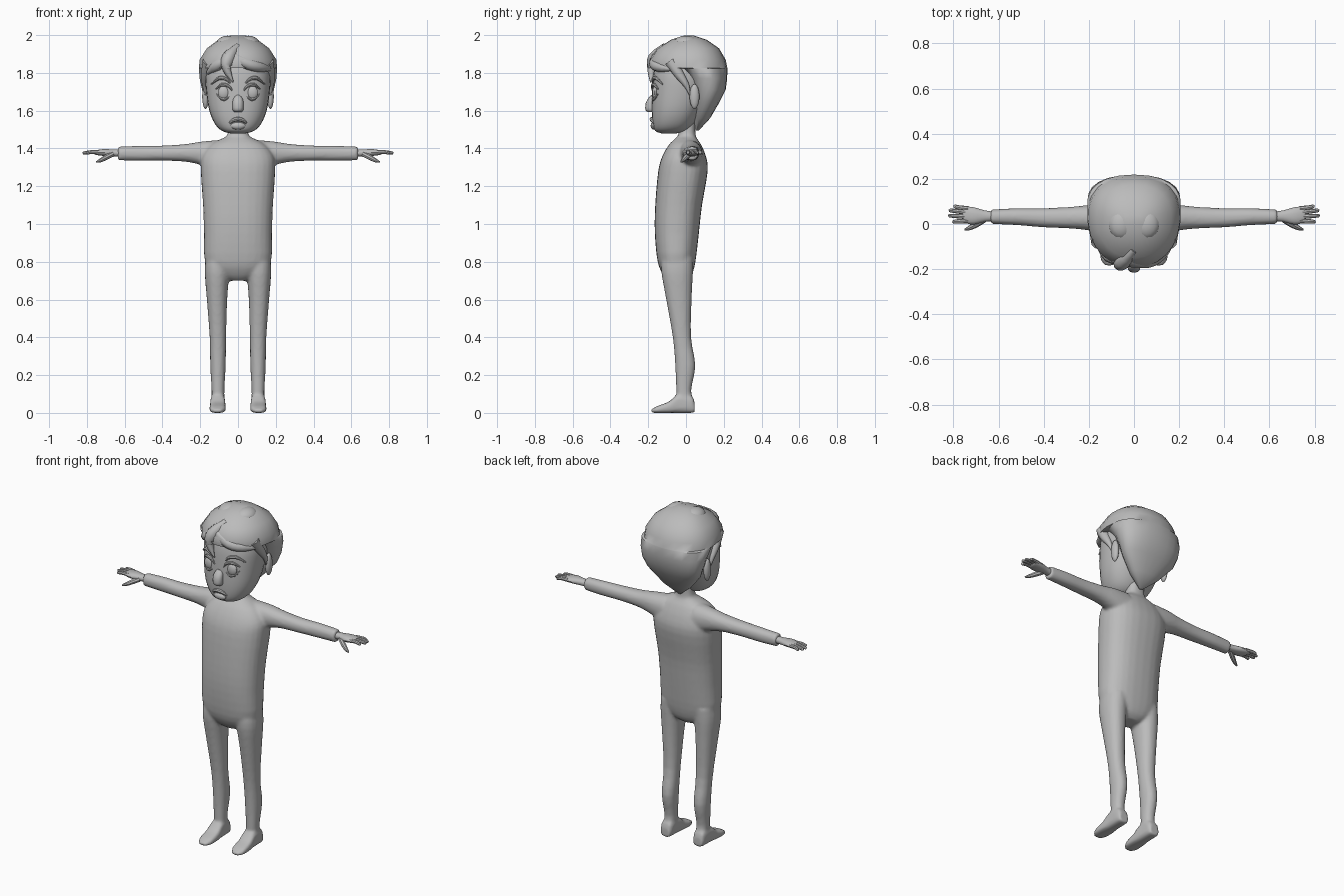
import bpy, bmesh, math
from mathutils import Vector

grey = bpy.data.materials.new("plain grey")
grey.diffuse_color = (0.5, 0.5, 0.5, 1)


def spline(rows, steps):
    """Catmull-Rom interpolation between rows of numbers."""
    out = []
    for i in range(len(rows) - 1):
        a, b, c, d = (rows[max(0, min(len(rows) - 1, i + k))] for k in (-1, 0, 1, 2))
        for s in range(steps):
            t = s / steps
            out.append([q + 0.5 * t * (r - p + t * (2 * p - 5 * q + 4 * r - w + t * (3 * (q - r) + w - p)))
                        for p, q, r, w in zip(a, b, c, d)])
    return out + [list(rows[-1])]


def skin(bm, rings):
    """Bridge closed point rings and cap both ends."""
    vs = [[bm.verts.new(p) for p in ring] for ring in rings]
    n = len(vs[0])
    for a, b in zip(vs, vs[1:]):
        for i in range(n):
            bm.faces.new((a[i], a[(i + 1) % n], b[(i + 1) % n], b[i]))
    bm.faces.new(vs[0])
    bm.faces.new(vs[-1])


def loft(bm, axis, rows, sides=20, power=2.2, steps=3, flip=1, narrow=0.0):
    """Rows are (position on axis, u min, u max, v min, v max)."""
    rings = []
    for t, u0, u1, v0, v1 in spline(rows, steps):
        ring = []
        for i in range(sides):
            a = 2 * math.pi * i / sides
            c, s = (math.copysign(abs(f) ** (2 / power), f) for f in (math.cos(a), math.sin(a)))
            u = (u0 + u1) / 2 + (u1 - u0) / 2 * c * (1 + narrow * s)
            v = (v0 + v1) / 2 + (v1 - v0) / 2 * s
            p = {"z": (u, v, t), "x": (t, u, v), "y": (u, t, v)}[axis]
            ring.append((p[0] * flip, p[1], p[2]))
        rings.append(ring)
    skin(bm, rings)


def tube(bm, rows, sides=8, flip=1, steps=3):
    """Rows are (x, y, z, radius) along a path."""
    pts = spline(rows, steps)
    rings = []
    for i, p in enumerate(pts):
        d = Vector(pts[min(i + 1, len(pts) - 1)][:3]) - Vector(pts[max(i - 1, 0)][:3])
        q = d.to_track_quat("Z", "Y")
        rings.append([(Vector(p[:3]) + q @ Vector((math.cos(2 * math.pi * k / sides) * p[3],
                      math.sin(2 * math.pi * k / sides) * p[3], 0))) * Vector((1, 1, 1)) for k in range(sides)])
    skin(bm, [[(v.x * flip, v.y, v.z) for v in r] for r in rings])


def blob(bm, centre, size, flip=1):
    """Stretched sphere."""
    res = bmesh.ops.create_uvsphere(bm, u_segments=14, v_segments=9, radius=1)
    for v in res["verts"]:
        v.co = Vector((v.co.x * size[0] + centre[0] * flip, v.co.y * size[1] + centre[1], v.co.z * size[2] + centre[2]))


def finish(bm, name, angle=40):
    bmesh.ops.recalc_face_normals(bm, faces=bm.faces)
    me = bpy.data.meshes.new(name)
    bm.to_mesh(me)
    bm.free()
    me.materials.append(grey)
    ob = bpy.data.objects.new(name, me)
    bpy.context.collection.objects.link(ob)
    bpy.ops.object.select_all(action="DESELECT")
    ob.select_set(True)
    bpy.context.view_layer.objects.active = ob
    bpy.ops.object.shade_smooth_by_angle(angle=math.radians(angle))
    return ob


# Body: torso, legs, feet and sleeves fused into one skin
bm = bmesh.new()
loft(bm, "z", [(0.70, -0.05, 0.05, -0.09, 0.0), (0.73, -0.12, 0.12, -0.12, 0.03), (0.80, -0.175, 0.175, -0.15, 0.05),
               (0.95, -0.18, 0.18, -0.165, 0.068), (1.1, -0.185, 0.185, -0.163, 0.085),
               (1.28, -0.197, 0.197, -0.147, 0.115), (1.36, -0.19, 0.19, -0.125, 0.105),
               (1.42, -0.145, 0.145, -0.09, 0.08), (1.45, -0.09, 0.09, -0.06, 0.06),
               (1.475, -0.055, 0.055, -0.04, 0.05), (1.56, -0.05, 0.05, -0.04, 0.05)], sides=28, power=2.4)
for s in (1, -1):
    loft(bm, "z", [(0.82, 0.03, 0.172, -0.13, 0.04), (0.74, 0.045, 0.176, -0.13, 0.037),
                   (0.6, 0.057, 0.165, -0.105, 0.03), (0.4, 0.063, 0.15, -0.07, 0.027),
                   (0.25, 0.065, 0.147, -0.057, 0.05), (0.12, 0.072, 0.14, -0.052, 0.028),
                   (0.03, 0.07, 0.14, -0.05, 0.042)], flip=s)
    loft(bm, "y", [(0.046, 0.08, 0.135, 0, 0.05), (0.03, 0.072, 0.143, 0, 0.09), (-0.04, 0.068, 0.146, 0, 0.10),
                   (-0.09, 0.065, 0.15, 0, 0.06), (-0.15, 0.067, 0.15, 0, 0.037),
                   (-0.185, 0.09, 0.13, 0, 0.018)], power=3.2, flip=s)
    loft(bm, "x", [(0.10, -0.05, 0.09, 1.27, 1.445), (0.19, -0.03, 0.085, 1.31, 1.437),
                   (0.28, -0.02, 0.076, 1.33, 1.423), (0.4, -0.015, 0.07, 1.335, 1.415),
                   (0.52, -0.005, 0.07, 1.335, 1.414), (0.635, 0.0, 0.064, 1.337, 1.41)], flip=s)
body = finish(bm, "body")
rm = body.modifiers.new("fuse", "REMESH")
rm.mode, rm.voxel_size, rm.use_smooth_shade = "VOXEL", 0.009, True
sm = body.modifiers.new("soften", "SMOOTH")
sm.factor, sm.iterations = 0.5, 4

# Hands: palm, four fingers and a thumb
for s, side in ((1, "left"), (-1, "right")):
    bm = bmesh.new()
    loft(bm, "x", [(0.62, 0.012, 0.055, 1.355, 1.395), (0.66, 0.01, 0.06, 1.358, 1.395),
                   (0.71, -0.002, 0.074, 1.36, 1.397), (0.75, 0.005, 0.077, 1.365, 1.391),
                   (0.76, 0.015, 0.07, 1.37, 1.386)], sides=14, flip=s)
    for y0, y1, tip in ((0.068, 0.078, 0.80), (0.051, 0.06, 0.82), (0.032, 0.037, 0.822), (0.014, 0.01, 0.805)):
        tube(bm, [(0.735, y0, 1.38, 0.011), (0.775, (y0 + y1) / 2, 1.381, 0.010), (tip - 0.006, y1, 1.376, 0.008),
                  (tip, y1, 1.375, 0.003)], flip=s)
    tube(bm, [(0.665, 0.02, 1.37, 0.015), (0.70, -0.002, 1.352, 0.014), (0.73, -0.018, 1.336, 0.010),
              (0.75, -0.025, 1.328, 0.004)], flip=s)
    finish(bm, side + " hand")

# Head
bm = bmesh.new()
loft(bm, "z", [(1.48, -0.04, 0.04, -0.13, -0.05), (1.493, -0.085, 0.085, -0.163, 0.0),
               (1.53, -0.122, 0.122, -0.176, 0.04), (1.6, -0.152, 0.152, -0.181, 0.08),
               (1.7, -0.168, 0.168, -0.179, 0.12), (1.8, -0.172, 0.172, -0.172, 0.14),
               (1.88, -0.15, 0.15, -0.15, 0.14)], sides=28, power=2.3)
finish(bm, "head")

# Hair: cap with a swept nape, then fringe locks
bm = bmesh.new()
loft(bm, "z", [(1.495, -0.012, 0.012, 0.05, 0.068), (1.56, -0.09, 0.09, 0.035, 0.128),
               (1.65, -0.168, 0.168, 0.035, 0.18), (1.71, -0.19, 0.19, 0.02, 0.21),
               (1.77, -0.203, 0.203, -0.01, 0.218), (1.822, -0.207, 0.207, -0.07, 0.219),
               (1.826, -0.207, 0.207, -0.187, 0.219), (1.87, -0.203, 0.203, -0.193, 0.21),
               (1.93, -0.165, 0.165, -0.15, 0.175), (1.975, -0.105, 0.105, -0.08, 0.11),
               (1.998, -0.04, 0.04, -0.01, 0.04)], sides=24, steps=1, narrow=0.07)
for s in (1, -1):
    tube(bm, [(0.155, -0.08, 1.86, 0.035), (0.17, -0.035, 1.79, 0.026), (0.175, 0.005, 1.73, 0.014),
              (0.172, 0.02, 1.68, 0.003)], flip=s)
    blob(bm, (0.055, 0.0, 1.955), (0.06, 0.07, 0.042), s)
tube(bm, [(0.0, -0.11, 1.94, 0.02), (-0.05, -0.165, 1.88, 0.036), (-0.06, -0.182, 1.82, 0.024),
          (-0.025, -0.187, 1.75, 0.003)])
tube(bm, [(-0.02, -0.155, 1.88, 0.03), (0.06, -0.165, 1.845, 0.03), (0.12, -0.135, 1.83, 0.026),
          (0.17, -0.08, 1.82, 0.01)])
tube(bm, [(-0.05, -0.16, 1.88, 0.02), (-0.11, -0.14, 1.84, 0.03), (-0.16, -0.09, 1.80, 0.01)])
finish(bm, "hair", 50)

# Ears, eyes and brows
for s, side in ((1, "left"), (-1, "right")):
    bm = bmesh.new()
    blob(bm, (0.172, 0.045, 1.675), (0.018, 0.026, 0.066), s)
    finish(bm, side + " ear")
    bm = bmesh.new()
    blob(bm, (0.075, -0.163, 1.695), (0.032, 0.016, 0.036), s)
    tube(bm, [(0.03, -0.178, 1.705, 0.003), (0.05, -0.178, 1.73, 0.008), (0.085, -0.17, 1.738, 0.009),
              (0.118, -0.148, 1.715, 0.004)], flip=s)
    tube(bm, [(0.045, -0.175, 1.675, 0.003), (0.07, -0.174, 1.66, 0.008), (0.095, -0.163, 1.668, 0.007),
              (0.115, -0.148, 1.69, 0.003)], flip=s)
    finish(bm, side + " eye")
    bm = bmesh.new()
    tube(bm, [(0.04, -0.176, 1.745, 0.004), (0.065, -0.173, 1.768, 0.009), (0.10, -0.158, 1.772, 0.010),
              (0.142, -0.125, 1.74, 0.004)], flip=s)
    finish(bm, side + " brow")

# Nose
bm = bmesh.new()
loft(bm, "z", [(1.592, -0.018, 0.018, -0.2, -0.16), (1.605, -0.028, 0.028, -0.215, -0.16),
               (1.64, -0.029, 0.029, -0.213, -0.16), (1.665, -0.024, 0.024, -0.2, -0.16),
               (1.682, -0.01, 0.01, -0.185, -0.16)], sides=12)
finish(bm, "nose")

# Mouth: downturned upper lip over a full lower lip
bm = bmesh.new()
tube(bm, [(-0.052, -0.16, 1.522, 0.003), (-0.03, -0.176, 1.547, 0.010), (0, -0.182, 1.555, 0.011),
          (0.03, -0.176, 1.547, 0.010), (0.052, -0.16, 1.522, 0.003)])
blob(bm, (0, -0.17, 1.52), (0.04, 0.017, 0.02))
finish(bm, "mouth")
